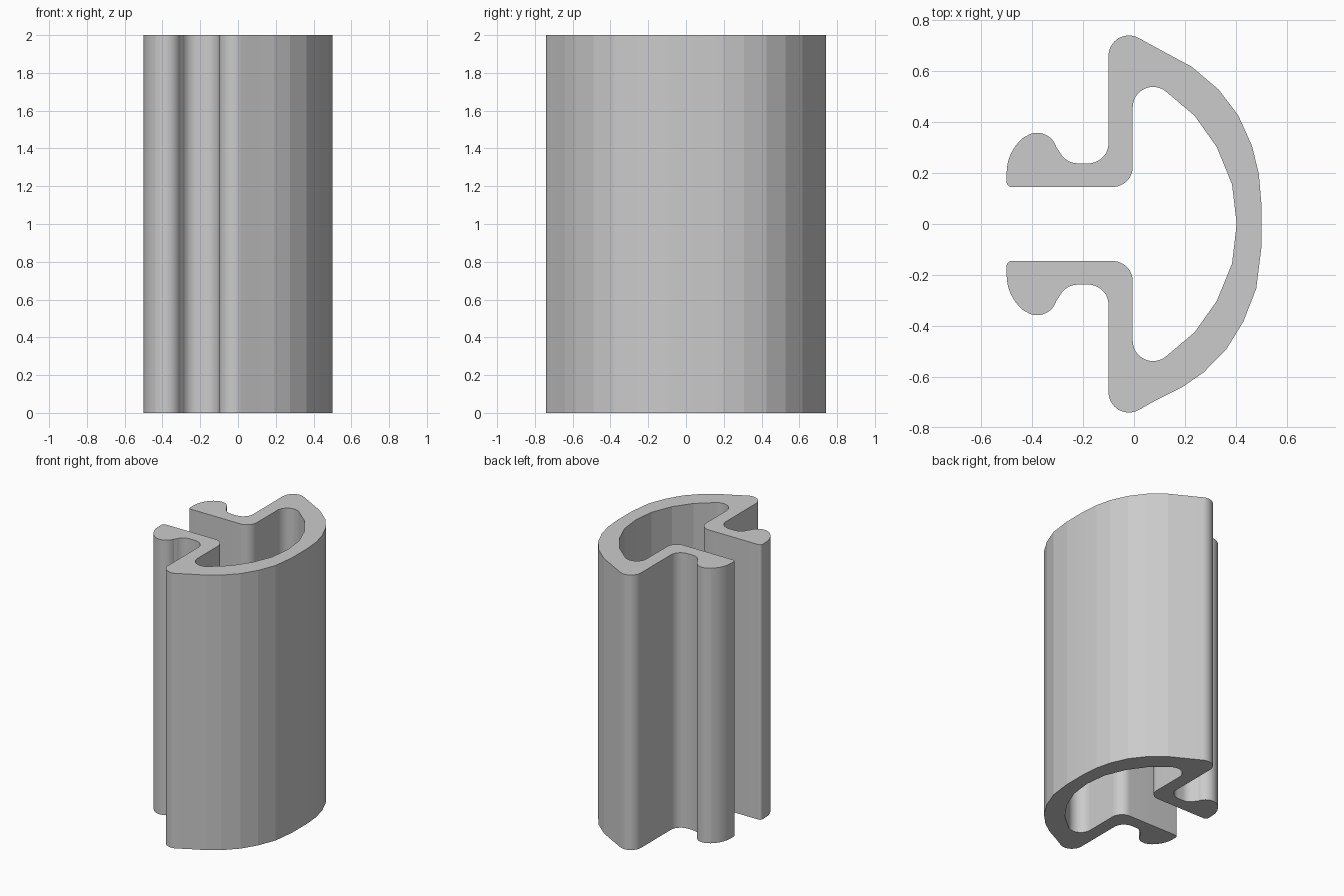
import bpy, bmesh, math

if "Cube" in bpy.data.objects:
    bpy.data.objects.remove(bpy.data.objects["Cube"])

HEIGHT = 2.0


def arc(cx, cy, r, a0, a1):
    n = max(2, round(abs(a1 - a0) / 6))
    return [(cx + r * math.cos(math.radians(a0 + (a1 - a0) * i / n)),
             cy + r * math.sin(math.radians(a0 + (a1 - a0) * i / n)))
            for i in range(n + 1)]


# Half section: inner chamber wall, lip, hooked bead, groove, outer shoulder
half = [(0.385, 0.155), (0.325, 0.302), (0.238, 0.425)]
half += arc(0.075, 0.458, 0.08, 51, 180)
half += arc(-0.085, 0.225, 0.08, 0, -90)
half += arc(-0.48, 0.165, 0.02, -90, -180)
half += arc(-0.32, 0.2, 0.18, 180, 130)
half += arc(-0.38, 0.28, 0.078, 115, 15)
half += arc(-0.22, 0.318, 0.08, 205, 270)
half += arc(-0.18, 0.318, 0.08, 270, 360)
half += arc(-0.02, 0.66, 0.08, 180, 62)

# Faceted bow, running from the upper shoulder to the lower one
bow = [(0.075, 0.699), (0.227, 0.617), (0.333, 0.527), (0.41, 0.425),
       (0.463, 0.307), (0.49, 0.197), (0.5, 0.08), (0.5, -0.092),
       (0.48, -0.253), (0.43, -0.382), (0.363, -0.491), (0.274, -0.582),
       (0.19, -0.64), (0.077, -0.697)]

section = [(0.403, 0)] + half + bow + [(x, -y) for x, y in reversed(half)]

# Extrude the section upward
bm = bmesh.new()
base = bm.faces.new([bm.verts.new((x, y, 0)) for x, y in section])
ext = bmesh.ops.extrude_face_region(bm, geom=[base], use_keep_orig=True)
top = [v for v in ext["geom"] if isinstance(v, bmesh.types.BMVert)]
bmesh.ops.translate(bm, verts=top, vec=(0, 0, HEIGHT))
bmesh.ops.recalc_face_normals(bm, faces=bm.faces)
mesh = bpy.data.meshes.new("extruded_rail")
bm.to_mesh(mesh)
bm.free()
rail = bpy.data.objects.new("extruded_rail", mesh)
bpy.context.collection.objects.link(rail)

# Smooth the fillets, keep the bow facets flat
bpy.context.view_layer.objects.active = rail
rail.select_set(True)
bpy.ops.object.shade_smooth_by_angle(angle=math.radians(6.8))
